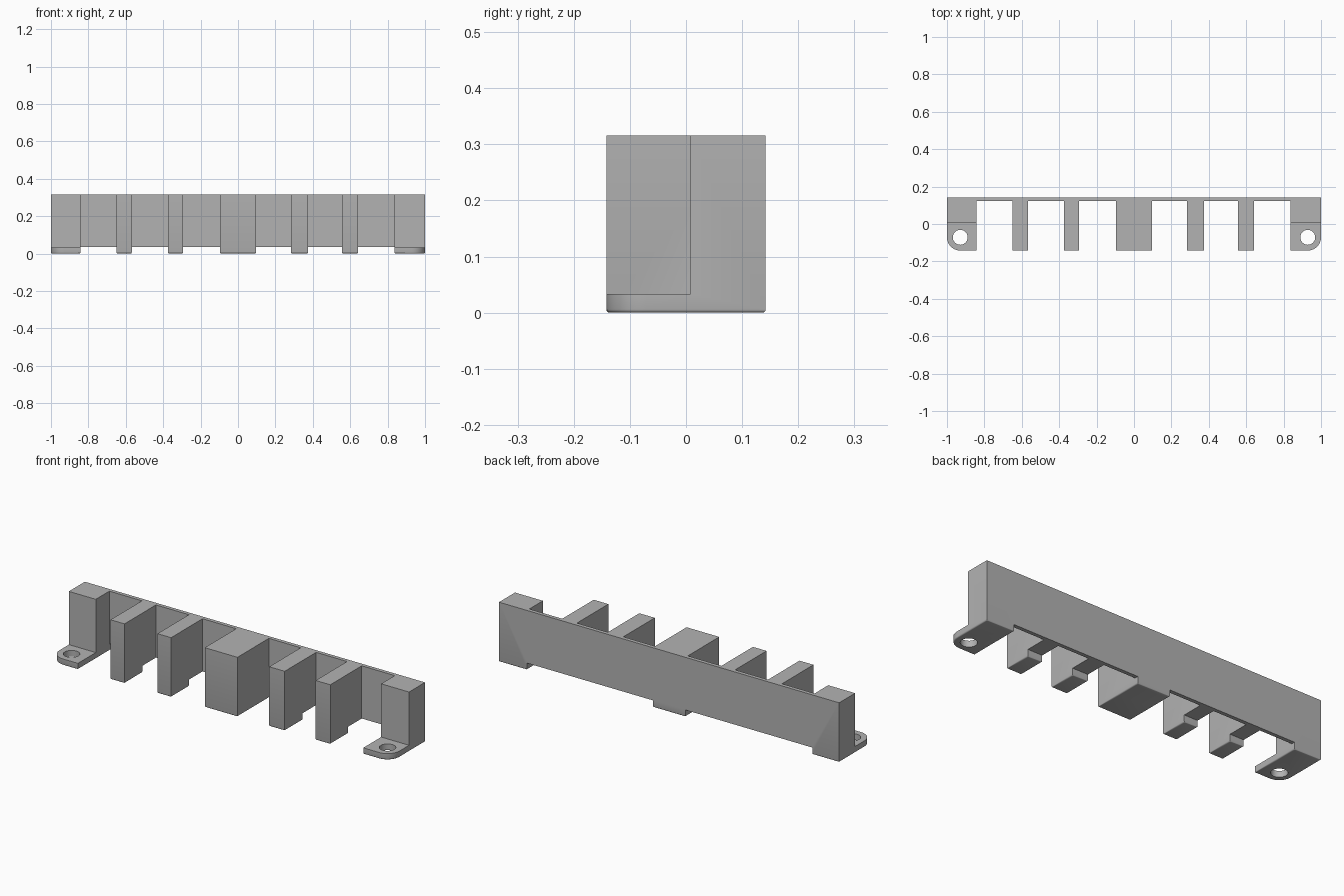
import bpy, bmesh, math

cube = bpy.data.objects.get("Cube")
if cube:
    bpy.data.objects.remove(cube, do_unlink=True)

BACK, WALL, STEP, FRONT = 0.142, 0.122, 0.008, -0.142
HEIGHT, FOOT = 0.316, 0.033
ROUND = 0.071
END_L, END_R = -0.842, 0.836
TEETH = [(-0.65, -0.568), (-0.374, -0.294), (-0.096, 0.096),
         (0.283, 0.374), (0.556, 0.642)]

grey = bpy.data.materials.new("plain grey")
grey.use_nodes = True
grey.diffuse_color = (0.45, 0.45, 0.45, 1)
grey.node_tree.nodes["Principled BSDF"].inputs["Base Color"].default_value = (0.45, 0.45, 0.45, 1)


def prism(name, outline, z0, z1):
    """Extrude a counter-clockwise plan outline from z0 to z1."""
    bm = bmesh.new()
    face = bm.faces.new([bm.verts.new((x, y, z0)) for x, y in outline])
    top = bmesh.ops.extrude_face_region(bm, geom=[face])["geom"]
    for v in top:
        if isinstance(v, bmesh.types.BMVert):
            v.co.z = z1
    bmesh.ops.recalc_face_normals(bm, faces=bm.faces)
    mesh = bpy.data.meshes.new(name)
    bm.to_mesh(mesh)
    bm.free()
    mesh.materials.append(grey)
    obj = bpy.data.objects.new(name, mesh)
    bpy.context.collection.objects.link(obj)
    return obj


def box(name, x0, x1, y0, y1, z0, z1):
    return prism(name, [(x0, y0), (x1, y0), (x1, y1), (x0, y1)], z0, z1)


def arc(cx, cy, r, start, end, steps):
    angles = [math.radians(start + (end - start) * i / steps) for i in range(steps + 1)]
    return [(cx + r * math.cos(a), cy + r * math.sin(a)) for a in angles]


def cut(body, cutters):
    """Subtract the cutters, bake the result and remove the cutters."""
    for c in cutters:
        c.hide_render = True
        mod = body.modifiers.new("cut", "BOOLEAN")
        mod.operation = "DIFFERENCE"
        mod.solver = "EXACT"
        mod.object = c
    graph = bpy.context.evaluated_depsgraph_get()
    baked = bpy.data.meshes.new_from_object(body.evaluated_get(graph))
    body.modifiers.clear()
    body.data = baked
    for c in cutters:
        bpy.data.objects.remove(c, do_unlink=True)


# Comb-shaped plan: end feet with rounded outer corners, teeth, thin back wall
outline = [(-1, BACK)]
outline += arc(-1 + ROUND, FRONT + ROUND, ROUND, 180, 270, 10)
outline += [(END_L, FRONT), (END_L, WALL)]
for x0, x1 in TEETH:
    outline += [(x0, WALL), (x0, FRONT), (x1, FRONT), (x1, WALL)]
outline += [(END_R, WALL), (END_R, FRONT)]
outline += arc(1 - ROUND, FRONT + ROUND, ROUND, 270, 360, 10)
outline += [(1, BACK)]
body = prism("comb_bracket", outline, 0, HEIGHT)

# Clear the space above the feet, and the relief under the wall and tooth backs
cut(body, [
    box("left_foot_clearance", -1.1, END_L + 0.03, -0.3, STEP, FOOT, 0.5),
    box("right_foot_clearance", END_R - 0.03, 1.1, -0.3, STEP, FOOT, 0.5),
    box("left_relief", END_L, TEETH[2][0], STEP, 0.3, -0.1, 0.036),
    box("right_relief", TEETH[2][1], END_R, STEP, 0.3, -0.1, 0.036),
])

# Small rounding along the bottom edges
bm = bmesh.new()
bm.from_mesh(body.data)
bmesh.ops.remove_doubles(bm, verts=bm.verts, dist=0.0001)
bottom = [e for e in bm.edges
          if all(abs(v.co.z) < 0.001 for v in e.verts)
          and len(e.link_faces) == 2 and e.calc_face_angle() > 1]
bmesh.ops.bevel(bm, geom=bottom, offset=0.006, segments=3, profile=0.5, affect="EDGES")
bm.to_mesh(body.data)
bm.free()

# Screw holes through the feet
cut(body, [prism("screw_hole", arc(side * (1 - ROUND), FRONT + ROUND, 0.04, 0, 345, 23), -0.1, 0.1)
           for side in (-1, 1)])

bpy.ops.object.select_all(action="DESELECT")
body.select_set(True)
bpy.context.view_layer.objects.active = body
bpy.ops.object.shade_smooth_by_angle(angle=math.radians(35))
